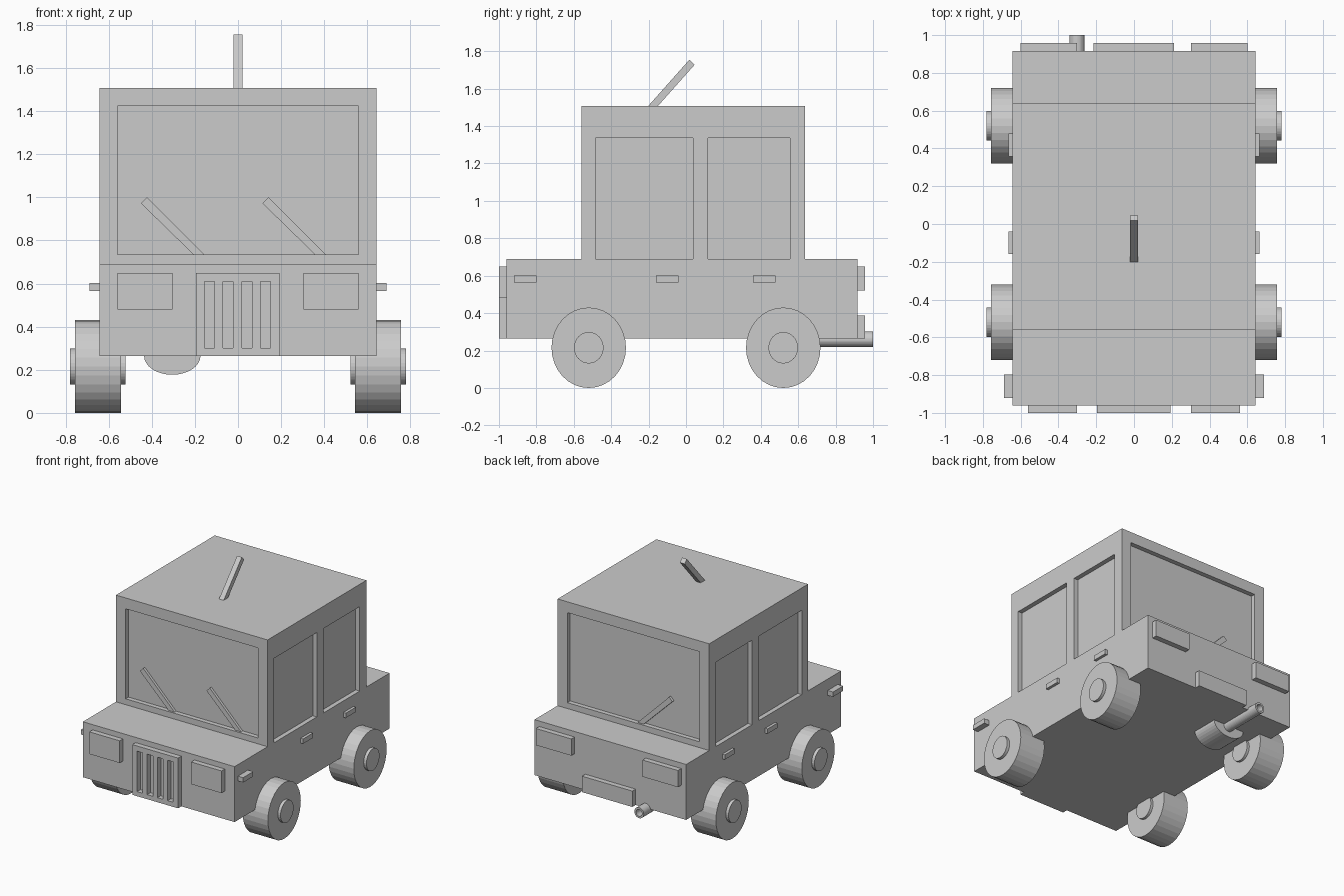
import bpy, bmesh
from mathutils import Matrix

if "Cube" in bpy.data.objects:
    bpy.data.objects.remove(bpy.data.objects["Cube"])


def finish(name, bm):
    bmesh.ops.recalc_face_normals(bm, faces=bm.faces)
    me = bpy.data.meshes.new(name)
    bm.to_mesh(me)
    bm.free()
    ob = bpy.data.objects.new(name, me)
    bpy.context.collection.objects.link(ob)
    return ob


def prism(name, pts, axis, a, b):
    """Extrude a 2D profile along x (points are y,z) or y (points are x,z)."""
    bm = bmesh.new()
    vs = [bm.verts.new((a, p, q) if axis == 'x' else (p, a, q)) for p, q in pts]
    r = bmesh.ops.extrude_face_region(bm, geom=[bm.faces.new(vs)])
    d = (b - a, 0, 0) if axis == 'x' else (0, b - a, 0)
    bmesh.ops.translate(bm, vec=d, verts=[v for v in r['geom'] if isinstance(v, bmesh.types.BMVert)])
    return finish(name, bm)


def box(name, x0, x1, y0, y1, z0, z1):
    return prism(name, [(x0, z0), (x1, z0), (x1, z1), (x0, z1)], 'y', y0, y1)


def cylinder(name, axis, a, b, centre, r1, rz, sides=32):
    """Elliptical cylinder along x or y; centre is the other two coordinates."""
    bm = bmesh.new()
    turn = Matrix.Rotation(1.5707963, 4, 'Y' if axis == 'x' else 'X')
    bmesh.ops.create_cone(bm, cap_ends=True, segments=sides, radius1=1, radius2=1, depth=1, matrix=turn)
    mid, length = (a + b) / 2, abs(b - a)
    if axis == 'x':
        scale, pos = (length, r1, rz), (mid, *centre)
    else:
        scale, pos = (r1, length, rz), (centre[0], mid, centre[1])
    bmesh.ops.scale(bm, vec=scale, verts=bm.verts)
    bmesh.ops.translate(bm, vec=pos, verts=bm.verts)
    return finish(name, bm)


def cut(ob, cutters):
    bpy.context.view_layer.objects.active = ob
    for c in cutters:
        m = ob.modifiers.new("cut", 'BOOLEAN')
        m.operation, m.solver, m.object = 'DIFFERENCE', 'EXACT', c
        bpy.ops.object.modifier_apply(modifier=m.name)
        bpy.data.objects.remove(c)


W = 0.643      # half body width
D = 0.035      # window recess depth

# Body and cabin as one side profile
body = prism("body", [(-0.96, 0.265), (0.917, 0.265), (0.917, 0.69), (0.637, 0.69),
                      (0.637, 1.508), (-0.56, 1.508), (-0.56, 0.69), (-0.96, 0.69)], 'x', -W, W)

# Recessed windows: front, back and two on each side
holes = [box("cutter", -0.56, 0.56, -0.7, -0.56 + D, 0.735, 1.425),
         box("cutter", -0.56, 0.56, 0.637 - D, 0.8, 0.735, 1.425)]
for s in (-1, 1):
    for y0, y1 in ((-0.485, 0.037), (0.118, 0.556)):
        holes.append(box("cutter", s * (W - D), s * 0.8, y0, y1, 0.69, 1.337))
cut(body, holes)

# Wipers, lower ends resting on the window sill
wiper = [(-0.45, 0.972), (-0.422, 1.0), (-0.156, 0.735), (-0.207, 0.735)]
for name, dx, y in (("front_wiper_1", 0, -0.545), ("front_wiper_2", 0.564, -0.545),
                    ("back_wiper", 0.13, 0.597)):
    prism(name, [(x + dx, z) for x, z in wiper], 'y', y, y + 0.025)

# Grille with four slots
grille = box("grille", -0.196, 0.192, -1.0, -0.95, 0.265, 0.65)
cut(grille, [box("cutter", x - 0.0235, x + 0.0235, -1.1, -0.9, 0.30, 0.61)
             for x in (-0.132, -0.046, 0.041, 0.127)])

# Rear plate
box("rear_plate", -0.215, 0.212, 0.9, 0.957, 0.265, 0.387)

# Parts on both sides
for s, side in ((-1, "left"), (1, "right")):
    box(side + "_headlight", s * 0.303, s * 0.56, -1.0, -0.95, 0.48, 0.65)
    box(side + "_tail_light", s * 0.302, s * 0.602, 0.9, 0.957, 0.52, 0.648)
    box(side + "_marker_light", s * 0.6, s * 0.688, -0.92, -0.798, 0.565, 0.602)
    for n, y in (("front", -0.16), ("back", 0.358)):
        box(f"{side}_{n}_door_handle", s * 0.63, s * 0.664, y, y + 0.12, 0.565, 0.602)
    for n, y in (("front", -0.52), ("back", 0.52)):
        cylinder(f"{side}_{n}_wheel", 'x', s * 0.543, s * 0.757, (y, 0.215), 0.199, 0.215)
        cylinder(f"{side}_{n}_hub", 'x', s * 0.523, s * 0.78, (y, 0.215), 0.079, 0.084)

# Exhaust: muffler and hollow tailpipe
cylinder("muffler", 'y', 0.45, 0.66, (-0.305, 0.265), 0.131, 0.088)
pipe = cylinder("tailpipe", 'y', 0.6, 1.0, (-0.302, 0.26), 0.04, 0.041)
cut(pipe, [cylinder("cutter", 'y', 0.7, 1.1, (-0.302, 0.26), 0.025, 0.026)])

# Slanted roof antenna
prism("antenna", [(-0.222, 1.485), (-0.192, 1.46), (0.046, 1.728), (0.018, 1.755)], 'x', -0.02, 0.02)
